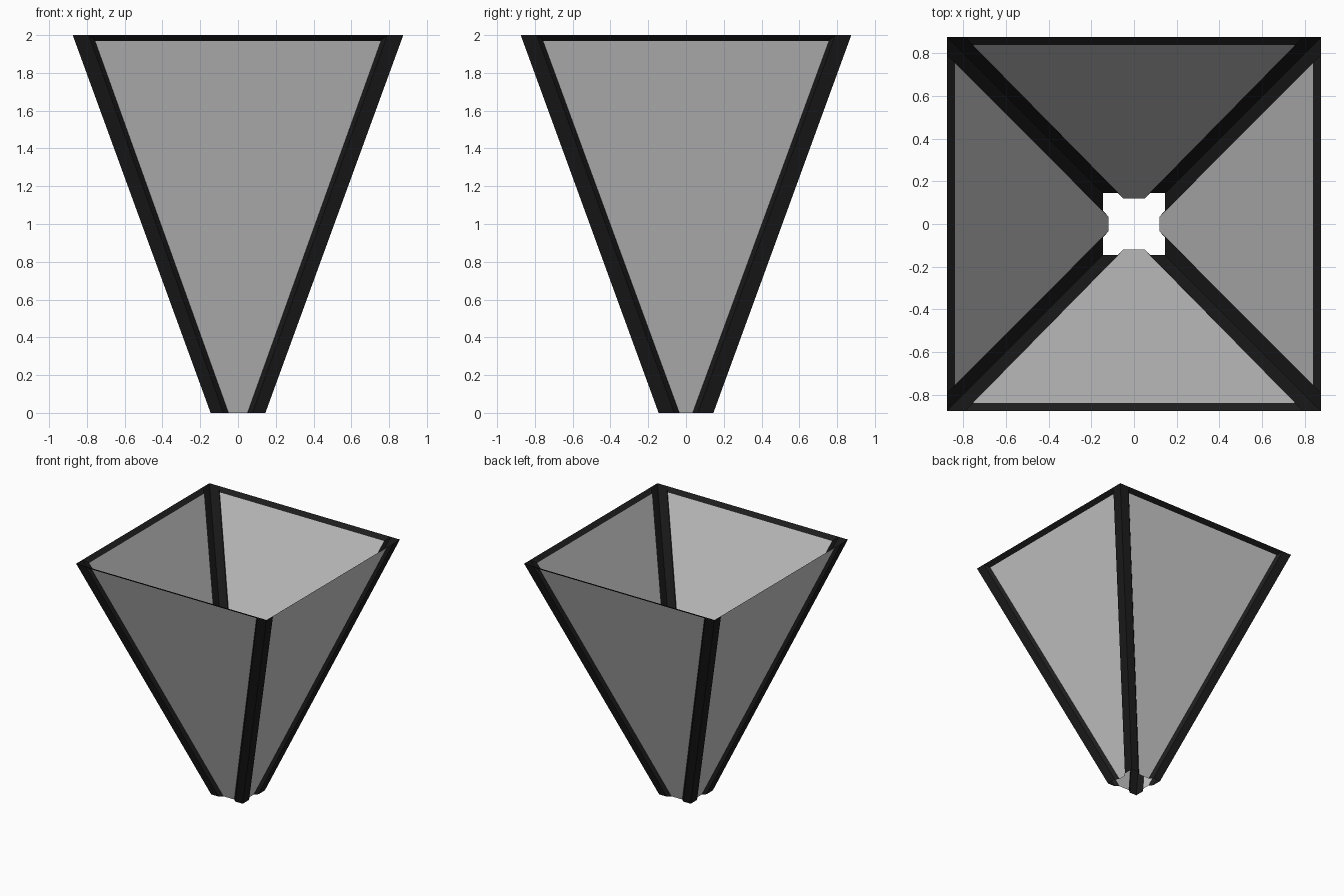
import bpy
import bmesh
from math import pi
from mathutils import Matrix, Vector

if "Cube" in bpy.data.objects:
    bpy.data.objects.remove(bpy.data.objects["Cube"])

H = 2.0
R0, R1 = 0.145, 0.875      # outer half width at bottom and top
INSET = 0.025              # panel recess
RIM = 0.03                 # rim height
TOP_STRIP, TOP_PANEL = 0.79, 0.757

dark = bpy.data.materials.new("dark_frame")
dark.diffuse_color = (0.012, 0.012, 0.012, 1)
dark.use_nodes = True
dark.node_tree.nodes["Principled BSDF"].inputs["Base Color"].default_value = dark.diffuse_color


def make(name, quads, mat=None):
    bm = bmesh.new()
    for q in quads:
        bm.faces.new([bm.verts.new(v) for v in q])
    bmesh.ops.remove_doubles(bm, verts=bm.verts, dist=1e-4)
    me = bpy.data.meshes.new(name)
    bm.to_mesh(me)
    bm.free()
    if mat:
        me.materials.append(mat)
    ob = bpy.data.objects.new(name, me)
    bpy.context.collection.objects.link(ob)


frame = []
sides = ["front", "right", "back", "left"]
for i, side in enumerate(sides):
    rot = Matrix.Rotation(i * pi / 2, 3, 'Z')
    pb = 0.05 if i % 2 == 0 else 0.035     # panel half width at the bottom
    sb = pb + 0.027                        # inner edge of the corner strip
    yp = R0 - INSET + (R1 - R0) * (H - RIM) / H

    def place(pts):
        return [rot @ Vector(p) for p in pts]

    for s in (-1, 1):
        # flat corner strip, then slanted wall into the recess
        strip = [(s * R0, -R0, 0), (s * sb, -R0, 0),
                 (s * TOP_STRIP, -R1, H), (s * R1, -R1, H)]
        wall = [(s * sb, -R0, 0), (s * pb, -R0 + INSET, 0),
                (s * TOP_PANEL, -yp, H - RIM), (s * TOP_STRIP, -R1, H)]
        for q in (strip, wall):
            frame.append(place(q if s < 0 else q[::-1]))
    # slanted top rim
    frame.append(place([(-TOP_PANEL, -yp, H - RIM), (TOP_PANEL, -yp, H - RIM),
                        (TOP_STRIP, -R1, H), (-TOP_STRIP, -R1, H)]))
    # recessed panel
    make(side + "_panel", [place([(-pb, -R0 + INSET, 0), (pb, -R0 + INSET, 0),
                                  (TOP_PANEL, -yp, H - RIM),
                                  (-TOP_PANEL, -yp, H - RIM)])])

make("frame", frame, dark)
